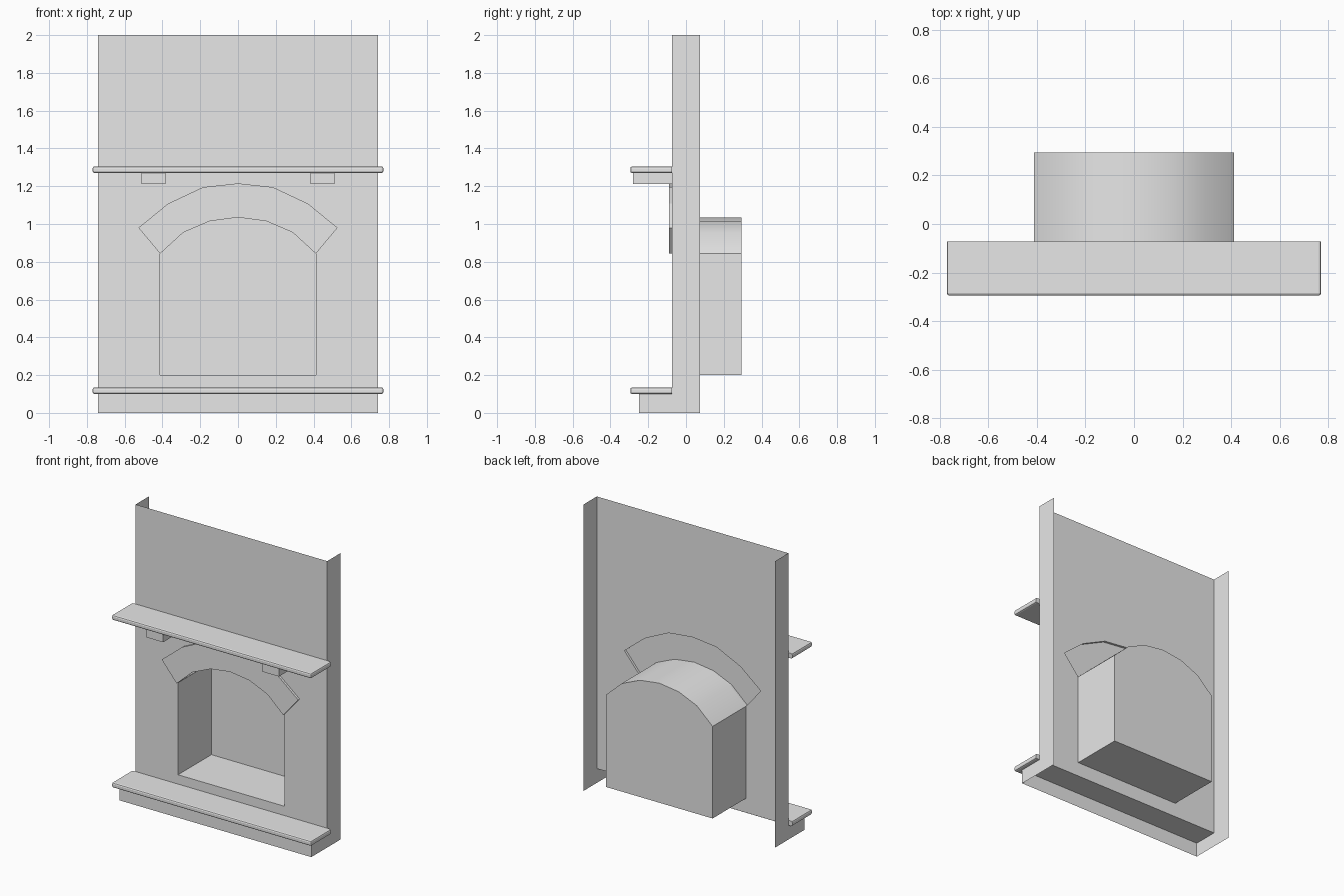
import bpy, bmesh, math

cube = bpy.data.objects.get("Cube")
if cube:
    bpy.data.objects.remove(cube, do_unlink=True)

WALL_Y = -0.073          # front plane of the wall
BACK_Y = 0.074           # rear edge of the side returns
HALF_W = 0.74

plaster = bpy.data.materials.new("plain_grey")
plaster.use_nodes = True
GREY = (0.8, 0.8, 0.8, 1)
plaster.diffuse_color = GREY
plaster.node_tree.nodes["Principled BSDF"].inputs["Base Color"].default_value = GREY


def finish(name, bm):
    mesh = bpy.data.meshes.new(name)
    bm.to_mesh(mesh)
    bm.free()
    mesh.materials.append(plaster)
    obj = bpy.data.objects.new(name, mesh)
    bpy.context.collection.objects.link(obj)
    return obj


def mirror_x(obj):
    mod = obj.modifiers.new("mirror", "MIRROR")
    mod.use_axis[0] = True
    mod.use_clip = True


def polygons(name, faces):
    bm = bmesh.new()
    for pts in faces:
        bm.faces.new([bm.verts.new(p) for p in pts])
    bmesh.ops.remove_doubles(bm, verts=bm.verts, dist=0.0001)
    return finish(name, bm)


def capped_tube(profile, y0, y1):
    """Sweep an (x, z) loop from y0 to y1 and close it at y1 only."""
    bm = bmesh.new()
    a = [bm.verts.new((x, y0, z)) for x, z in profile]
    b = [bm.verts.new((x, y1, z)) for x, z in profile]
    for i in range(len(a)):
        j = (i + 1) % len(a)
        bm.faces.new((a[i], a[j], b[j], b[i]))
    return bm, bm.faces.new(b)


def box(name, x0, x1, y0, y1, z0, z1, bevel=0.0):
    bm = bmesh.new()
    bmesh.ops.create_cube(bm, size=1)
    for v in bm.verts:
        v.co = (x1 if v.co.x > 0 else x0,
                y1 if v.co.y > 0 else y0,
                z1 if v.co.z > 0 else z0)
    if bevel:
        # round every edge that does not touch the wall
        edges = [e for e in bm.edges if any(v.co.y < y1 - 0.001 for v in e.verts)]
        bmesh.ops.bevel(bm, geom=edges, offset=bevel, segments=2,
                        profile=0.5, affect="EDGES")
    return finish(name, bm)


# Arch outlines, right half from crown to springing
inner = [(0, 1.035), (0.15, 1.015), (0.29, 0.955), (0.412, 0.843)]
outer = [(0, 1.215), (0.185, 1.195), (0.37, 1.108), (0.527, 0.98)]


def full_arc(half):
    """Whole arc, running from -x to +x."""
    return [(-x, z) for x, z in reversed(half[1:])] + half


# Wall with the fireplace opening, plus its side returns
JAMB, SILL, STEP, TOP = inner[-1][0], 0.2, 0.1, 2.0
outline = [(0, STEP), (HALF_W, STEP), (HALF_W, TOP), (0, TOP)]
outline += outer + [inner[-1], (JAMB, SILL), (0, SILL)]
wall_front = [(x, WALL_Y, z) for x, z in outline]
wall_return = [(HALF_W, y, z) for y, z in
               ((WALL_Y, 0), (BACK_Y, 0), (BACK_Y, TOP), (WALL_Y, TOP))]
mirror_x(polygons("chimney_wall", [wall_front, wall_return]))

# Firebox recess
profile = [(-JAMB, SILL), (JAMB, SILL)] + full_arc(inner)[::-1]
bm, _ = capped_tube(profile, WALL_Y, 0.295)
firebox = finish("firebox", bm)
bpy.context.view_layer.objects.active = firebox
firebox.select_set(True)
bpy.ops.object.shade_smooth_by_angle(angle=math.radians(30))
firebox.select_set(False)

# Arched surround with chamfered face, open behind
bm, face = capped_tube(full_arc(inner) + full_arc(outer)[::-1], WALL_Y, -0.089)
bmesh.ops.inset_individual(bm, faces=[face], thickness=0.009, depth=0.008,
                           use_even_offset=True)
finish("arch_surround", bm)

# Hearth plinth, open underneath and behind
PLINTH_Y = -0.248
plinth_front = [(0, PLINTH_Y, 0), (HALF_W, PLINTH_Y, 0),
                (HALF_W, PLINTH_Y, STEP), (0, PLINTH_Y, STEP)]
plinth_side = [(HALF_W, PLINTH_Y, 0), (HALF_W, WALL_Y, 0),
               (HALF_W, WALL_Y, STEP), (HALF_W, PLINTH_Y, STEP)]
mirror_x(polygons("hearth_plinth", [plinth_front, plinth_side]))

# Hearth slab and mantel shelf
for name, z in (("hearth_slab", STEP), ("mantel_shelf", 1.27)):
    box(name, -0.77, 0.77, -0.295, WALL_Y, z, z + 0.035, bevel=0.01)

# Mantel brackets
mirror_x(box("mantel_brackets", 0.383, 0.512, -0.28, WALL_Y, 1.212, 1.272))
